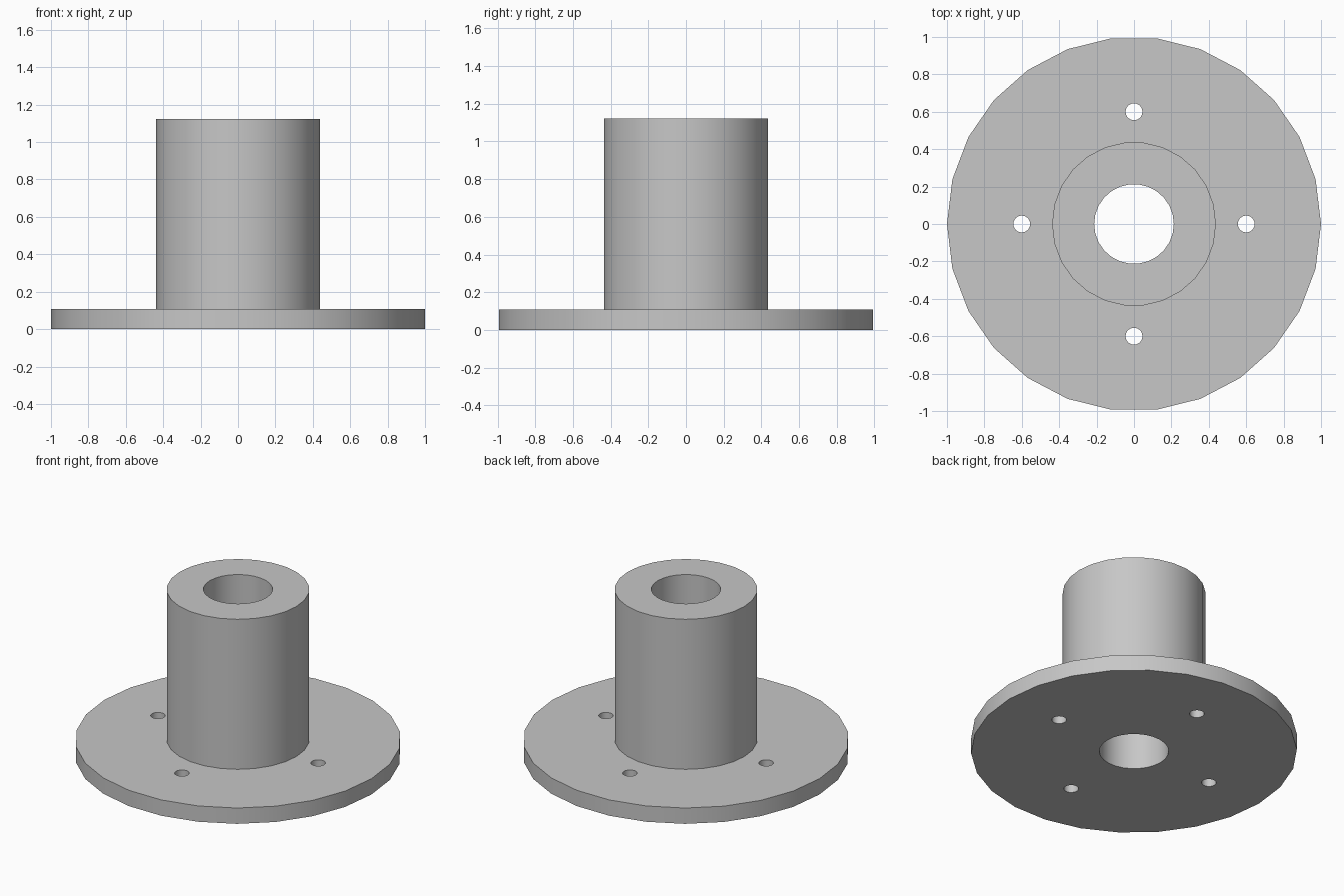
import bpy
import bmesh
from math import cos, sin, pi, radians
from mathutils import Matrix

cube = bpy.data.objects.get("Cube")
if cube:
    bpy.data.objects.remove(cube, do_unlink=True)

SIDES = 26
FLANGE_R, FLANGE_H = 1.0, 0.107
HUB_R, HUB_H = 0.438, 1.123
BORE_R = 0.213
BOLT_R, BOLT_CIRCLE, BOLTS = 0.045, 0.6, 4

grey = bpy.data.materials.new("plain grey")
grey.use_nodes = True
colour = (0.57, 0.57, 0.57, 1)
grey.diffuse_color = colour
grey.node_tree.nodes["Principled BSDF"].inputs["Base Color"].default_value = colour


def add_object(name, bm):
    bmesh.ops.recalc_face_normals(bm, faces=bm.faces)
    mesh = bpy.data.meshes.new(name)
    bm.to_mesh(mesh)
    bm.free()
    mesh.materials.append(grey)
    obj = bpy.data.objects.new(name, mesh)
    bpy.context.collection.objects.link(obj)
    return obj


# Flange and hub: one closed profile lathed around z
profile = [(BORE_R, 0), (FLANGE_R, 0), (FLANGE_R, FLANGE_H),
           (HUB_R, FLANGE_H), (HUB_R, HUB_H), (BORE_R, HUB_H)]
bm = bmesh.new()
rings = []
for i in range(SIDES):
    a = 2 * pi * i / SIDES
    rings.append([bm.verts.new((r * cos(a), r * sin(a), z)) for r, z in profile])
for i in range(SIDES):
    here, after = rings[i], rings[(i + 1) % SIDES]
    for j in range(len(profile)):
        k = (j + 1) % len(profile)
        bm.faces.new((here[j], after[j], after[k], here[k]))
body = add_object("flanged_hub", bm)

# Bolt holes: cutters spaced evenly around the flange
bm = bmesh.new()
for i in range(BOLTS):
    a = 2 * pi * i / BOLTS
    place = Matrix.Translation((BOLT_CIRCLE * cos(a), BOLT_CIRCLE * sin(a), FLANGE_H / 2))
    bmesh.ops.create_cone(bm, cap_ends=True, segments=SIDES, radius1=BOLT_R,
                          radius2=BOLT_R, depth=FLANGE_H * 2, matrix=place)
cutter = add_object("bolt_hole_cutter", bm)
cutter.hide_render = True

cut = body.modifiers.new("bolt_holes", "BOOLEAN")
cut.operation = "DIFFERENCE"
cut.solver = "EXACT"
cut.object = cutter

bpy.ops.object.select_all(action="DESELECT")
body.select_set(True)
bpy.context.view_layer.objects.active = body
bpy.ops.object.modifier_apply(modifier=cut.name)
bpy.data.objects.remove(cutter, do_unlink=True)

# Smooth round walls, crisp rims
bpy.ops.object.shade_smooth_by_angle(angle=radians(30))
